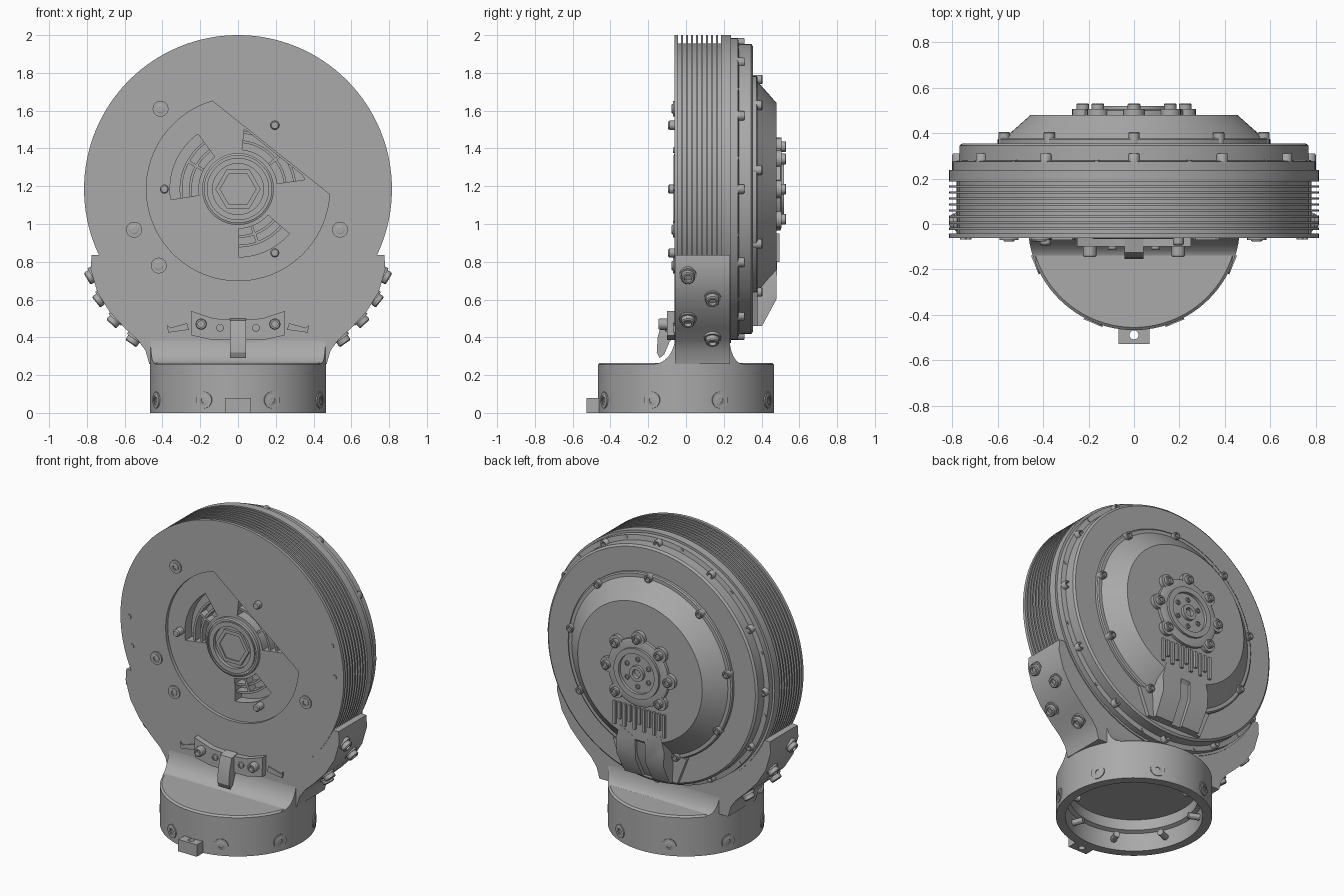
import bpy, bmesh, math
from math import sin, cos, pi, radians, sqrt
from mathutils import Vector, Matrix

if "Cube" in bpy.data.objects:
    bpy.data.objects.remove(bpy.data.objects["Cube"])

grey = bpy.data.materials.new("machined_grey")
GREY = (0.40, 0.40, 0.40, 1)
grey.use_nodes = True
grey.diffuse_color = GREY
grey.node_tree.nodes["Principled BSDF"].inputs["Base Color"].default_value = GREY

CZ = 1.185          # height of the disc axis
R = 0.815           # disc radius
BACK = Vector((0, 1, 0))
FRONT = -BACK
UP = Vector((0, 0, 1))


def finish(name, bm, matrix=None):
    bmesh.ops.remove_doubles(bm, verts=bm.verts, dist=1e-5)
    bmesh.ops.recalc_face_normals(bm, faces=bm.faces)
    mesh = bpy.data.meshes.new(name)
    bm.to_mesh(mesh)
    bm.free()
    mesh.materials.append(grey)
    mesh.shade_smooth()
    mesh.set_sharp_from_angle(angle=radians(30))
    obj = bpy.data.objects.new(name, mesh)
    obj.matrix_world = matrix or Matrix()
    bpy.context.collection.objects.link(obj)
    return obj


def lathe(name, profile, origin, axis, seg=96, closed=False):
    """Spin (radius, height) points around an axis."""
    bm = bmesh.new()
    vs = [bm.verts.new((r, 0, h)) for r, h in profile]
    pairs = list(zip(vs, vs[1:])) + ([(vs[-1], vs[0])] if closed else [])
    es = [bm.edges.new(p) for p in pairs]
    bmesh.ops.spin(bm, geom=vs + es, cent=(0, 0, 0), axis=(0, 0, 1),
                   angle=2 * pi, steps=seg, use_merge=True)
    rot = axis.to_track_quat('Z', 'Y').to_matrix().to_4x4()
    return finish(name, bm, Matrix.Translation(origin) @ rot)


def prism(name, pts, a, b, axis='y'):
    """Extrude a polygon: (x, z) along y, or (y, z) along x."""
    bm = bmesh.new()
    place = (lambda p, t: (p[0], t, p[1])) if axis == 'y' else (lambda p, t: (t, p[0], p[1]))
    face = bm.faces.new([bm.verts.new(place(p, a)) for p in pts])
    shift = (0, b - a, 0) if axis == 'y' else (b - a, 0, 0)
    out = bmesh.ops.extrude_face_region(bm, geom=[face])
    bmesh.ops.translate(bm, vec=shift, verts=[v for v in out["geom"] if isinstance(v, bmesh.types.BMVert)])
    return finish(name, bm)


def boolean(target, cutter, operation='DIFFERENCE'):
    mod = target.modifiers.new("cut", 'BOOLEAN')
    mod.operation, mod.object, mod.solver = operation, cutter, 'EXACT'
    with bpy.context.temp_override(object=target, active_object=target):
        bpy.ops.object.modifier_apply(modifier=mod.name)
    bpy.data.objects.remove(cutter)
    target.data.set_sharp_from_angle(angle=radians(30))


def bolt(name, loc, axis, r=0.03, h=0.04, seg=16):
    """Socket head bolt sunk slightly into its seat."""
    lathe(name, [(0, h * .5), (r * .55, h * .5), (r * .55, h), (r * .85, h),
                 (r, h * .85), (r, -.02), (0, -.02)], Vector(loc), axis, seg)


def polar(r, deg, y=0.0):
    return Vector((r * cos(radians(deg)), y, CZ + r * sin(radians(deg))))


def arc(r, a, b, n=24):
    return [tuple(polar(r, a + (b - a) * i / n).xz) for i in range(n + 1)]


# Finned disc body
prof = [(0, -.062), (R, -.062)]
for i in range(9):
    y = -.042 + i * .0265
    prof += [(R, y), (.77, y), (.77, y + .0165), (R, y + .0165)]
prof += [(R, .238), (.80, .238), (.80, .275), (.768, .28), (.768, .345), (.755, .355), (0, .355)]
disc = lathe("finned_disc", prof, Vector((0, 0, CZ)), BACK, 128)

# Front recess, bounded by a circle and a chord
CHORD, TILT = .28, 51.5
half = math.degrees(math.acos(CHORD / .485))
boolean(disc, prism("recess_cutter", arc(.485, TILT + half, TILT + 360 - half, 64), -.2, -.04))

# Vent pockets with arc slats and spokes
for a, b in ((126, 189), (8, 84), (271, 319)):
    def lim(r, t):
        c = cos(radians(t - TILT))
        return min(r, (CHORD - .01) / c) if c > .1 else r
    steps = [a + (b - a) * i / 16 for i in range(17)]
    outer = [tuple(polar(lim(.36, t), t).xz) for t in steps]
    boolean(disc, prism("vent_cutter", outer + arc(.21, b, a, 12), -.2, .03))
    for r in (.245, .295):
        prism("vent_slat", arc(r + .014, a, b, 12) + arc(r, b, a, 12), -.025, .035)
    mid = a + (b - a) * .4
    prism("vent_spoke", arc(.30, mid - 1.5, mid + 1.5, 2) + arc(.2, mid + 2, mid - 2, 2), -.03, .035)

# Front hub rings and hexagon
lathe("front_hub", [(.19, -.02), (.19, .025), (.178, .03), (.178, .02), (.165, .02), (.165, .03),
                    (.135, .03), (.135, .008), (0, .008)], Vector((0, -.035, CZ)), FRONT, 64)
lathe("front_hex", [(.12, 0), (.12, .02), (.095, .02), (.095, .012), (0, .012)],
      Vector((0, -.04, CZ)), FRONT, 6)

# Front bolts, washers, pins and small plugs
for x, z in ((-.41, 1.61), (-.55, .97), (-.42, .78), (.54, .97)):
    lathe("front_washer", [(0, .008), (.042, .008), (.042, -.01)], Vector((x, -.062, z)), FRONT, 20)
    bolt("front_bolt", (x, -.062, z), FRONT, .025, .014)
for ang in (60, 180, 300):
    p = polar(.39, ang, -.06)
    lathe("front_pin", [(0, .035), (.018, .035), (.024, .028), (.024, -.03)], p, FRONT, 16)
for x, z in ((.73, 1.39), (-.75, 1.19), (.75, 1.19), (-.73, 1.0)):
    lathe("front_plug", [(0, .006), (.015, .006), (.015, -.01)], Vector((x, -.062, z)), FRONT, 12)

# Rear cover, cone and bolt circles
lathe("rear_cover", [(.6, .34), (.6, .372), (.592, .378), (.57, .378), (.455, .48), (0, .48)],
      Vector((0, 0, CZ)), BACK, 96)
for i in range(12):
    bolt("flange_bolt", polar(.775, 30 * i, .265), BACK, .025, .045)
    lathe("flange_plug", [(0, .006), (.012, .006), (.012, -.01)], polar(.784, 30 * i + 12, .275), BACK, 10)
for i in range(9):
    bolt("cover_bolt", polar(.58, 90 + 40 * i, .375), BACK, .025, .03)

# Rear hub with lobes
lathe("rear_hub", [(.22, 0), (.22, .025), (.205, .03), (.165, .03), (.165, .045), (.13, .045), (.13, .025),
                   (.05, .025), (.05, .045), (.028, .045), (.028, .02), (0, .02)],
      Vector((0, .475, CZ)), BACK, 64)
for i in range(8):
    if i != 6:
        p = polar(.225, 45 * i, .475)
        lathe("hub_lobe", [(0, .03), (.047, .03), (.047, 0)], p, BACK, 20)
        bolt("hub_bolt", p + BACK * .03, BACK, .028, .025)
for i in range(6):
    bolt("hub_inner_bolt", polar(.09, 60 * i + 30, .495), BACK, .016, .012, 10)

# Rear cable duct with side cheeks and comb
prism("duct_apron", [(-.27, .64), (-.2, .46), (.2, .46), (.27, .64)], .34, .378)
prism("duct_core", [(.35, .9), (.472, .9), (.458, .62), (.38, .46), (.35, .46)], -.16, .16, 'x')
for s in (-1, 1):
    cheek = [(.035, .74), (.15, .8), (.175, .7), (.165, .46), (.035, .46)]
    c = prism("duct_cheek", [(s * x, z) for x, z in cheek], .3, .6)
    boolean(c, prism("cheek_profile", [(.35, .81), (.482, .81), (.478, .6), (.40, .455), (.35, .455)],
                     -.3, .3, 'x'), 'INTERSECT')
for i in range(11):
    x = -.18 + .036 * i
    low = .80 + .04 * (i % 2)
    prism("comb_rib", [(x - .009, .95), (x + .009, .95), (x + .009, low), (x - .009, low)], .46, .495)

# Cradle that carries the disc
side = [(.775, .835), (.78, .76), (.745, .64), (.68, .535), (.6, .45), (.53, .385), (.49, .33), (.47, .26)]
ang = math.degrees(math.asin((.835 - CZ) / .79))
cradle = side + [(-x, z) for x, z in reversed(side)]
prism("cradle", cradle + arc(.79, 180 - ang, 360 + ang, 48), -.058, .232)
for x, z, y in ((.765, .73, .01), (.72, .61, .14), (.645, .5, .01), (.545, .4, .14)):
    for s in (-1, 1):
        d = Vector((s * x, 0, z - CZ)).normalized()
        lathe("cradle_washer", [(0, .01), (.046, .01), (.046, -.03)], Vector((s * x, y, z)), d, 20)
        bolt("cradle_bolt", (s * x, y, z), d, .036, .04)

# Curved neck between cradle and base
RB = .467
curve = [(1 - sin(t * pi / 16), 1 - cos(t * pi / 16)) for t in range(9)]
neck = [(-.055 - .11 * u, .26 + .16 * v) for u, v in curve]
neck += [(.23 + .07 * u, .26 + .14 * v) for u, v in reversed(curve)]
neck = prism("neck", neck + [(.3, .2), (-.165, .2)], -.6, .6, 'x')
boolean(neck, lathe("neck_limit", [(0, 0), (RB, 0), (RB, 1), (0, 1)], Vector((0, 0, 0)), UP, 96), 'INTERSECT')

# Hollow base ring
lathe("base_ring", [(0, .265), (.455, .265), (RB, .255), (RB, 0), (.41, 0), (.41, .12),
                    (.385, .13), (.385, .2), (0, .2)], Vector((0, 0, 0)), UP, 96)
for i in range(8):
    a = radians(22.5 + 45 * i)
    d = Vector((cos(a), sin(a), 0))
    p = d * .46 + UP * .068
    lathe("base_washer", [(.028, .012), (.044, .012), (.044, -.02)], p, d, 24)
    bolt("base_bolt", p, d, .028, .012)
    lathe("base_bolt_shank", [(0, -.12), (.02, -.12), (.02, 0)], p, d, 12)

# Locating tab with a vertical hole
tab = prism("base_tab", [(-.068, 0), (.068, 0), (.068, .078), (-.068, .078)], -.527, -.44)
boolean(tab, lathe("tab_hole", [(0, -.1), (.02, -.1), (.02, .2), (0, .2)], Vector((0, -.488, 0)), UP, 16))

# Front latch bracket with hook
prism("latch_plate", [(-.25, .54), (-.13, .5), (0, .49), (.13, .5), (.25, .54), (.245, .41),
                      (.13, .385), (-.13, .385), (-.245, .41)], -.1, -.05)
prism("latch_hook", [(-.06, .5), (-.125, .49), (-.15, .40), (-.155, .32), (-.14, .29), (-.115, .31),
                     (-.085, .38), (-.06, .40)], -.042, .042, 'x')
for s in (-1, 1):
    bolt("latch_bolt", (s * .195, -.1, .47), FRONT, .03, .045)
    bolt("latch_small_bolt", (s * .095, -.1, .45), FRONT, .02, .012)
    prism("cradle_lip", [(s * x, z) for x, z in ((.27, .475), (.36, .45), (.375, .465), (.37, .425), (.26, .44))],
          -.07, -.05)
